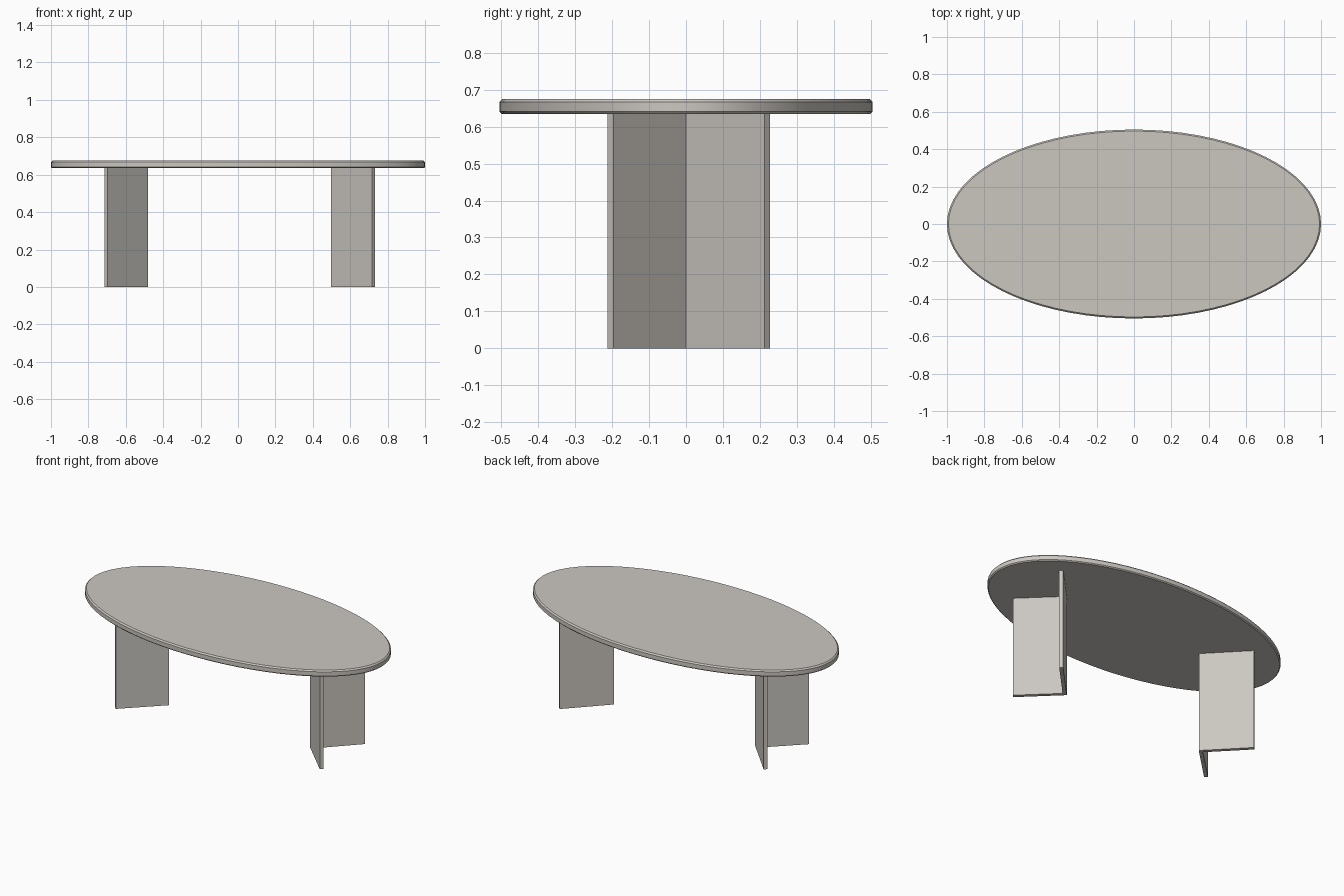
import bpy, bmesh, math

if "Cube" in bpy.data.objects:
    bpy.data.objects.remove(bpy.data.objects["Cube"])

stone = bpy.data.materials.new("warm grey stone")
stone.diffuse_color = (0.60, 0.57, 0.53, 1)
stone.use_nodes = True
stone.node_tree.nodes["Principled BSDF"].inputs["Base Color"].default_value = stone.diffuse_color


def make_object(name, bm):
    bmesh.ops.recalc_face_normals(bm, faces=bm.faces)
    mesh = bpy.data.meshes.new(name)
    bm.to_mesh(mesh)
    bm.free()
    mesh.materials.append(stone)
    obj = bpy.data.objects.new(name, mesh)
    bpy.context.collection.objects.link(obj)
    return obj


def loft(name, rings):
    """Join equal-length rings of points into a closed solid."""
    bm = bmesh.new()
    rows = [[bm.verts.new(p) for p in ring] for ring in rings]
    n = len(rows[0])
    for a, b in zip(rows, rows[1:]):
        for i in range(n):
            j = (i + 1) % n
            bm.faces.new((a[i], a[j], b[j], b[i]))
    bm.faces.new(rows[0][::-1])
    bm.faces.new(rows[-1])
    return make_object(name, bm)


def ellipse(inset, z, sides=72):
    return [((1.0 - inset) * math.cos(math.tau * i / sides),
             (0.505 - inset) * math.sin(math.tau * i / sides), z)
            for i in range(sides)]


# Oval table top with softened upper and lower edges
top = loft("table_top", [ellipse(0.006, 0.635), ellipse(0.0, 0.641),
                         ellipse(0.0, 0.667), ellipse(0.008, 0.675)])
bpy.context.view_layer.objects.active = top
top.select_set(True)
bpy.ops.object.shade_smooth_by_angle(angle=math.radians(30))

# V-shaped legs, each opening toward its own end of the table
v_profile = [(0.498, 0.0), (0.716, -0.213), (0.732, -0.197), (0.529, 0.0),
             (0.732, 0.212), (0.716, 0.228)]
for name, side, shift in (("right_leg", 1, 0.0), ("left_leg", -1, 0.018)):
    loft(name, [[(side * (x - shift), y, z) for x, y in v_profile]
                for z in (0.0, 0.636)])
